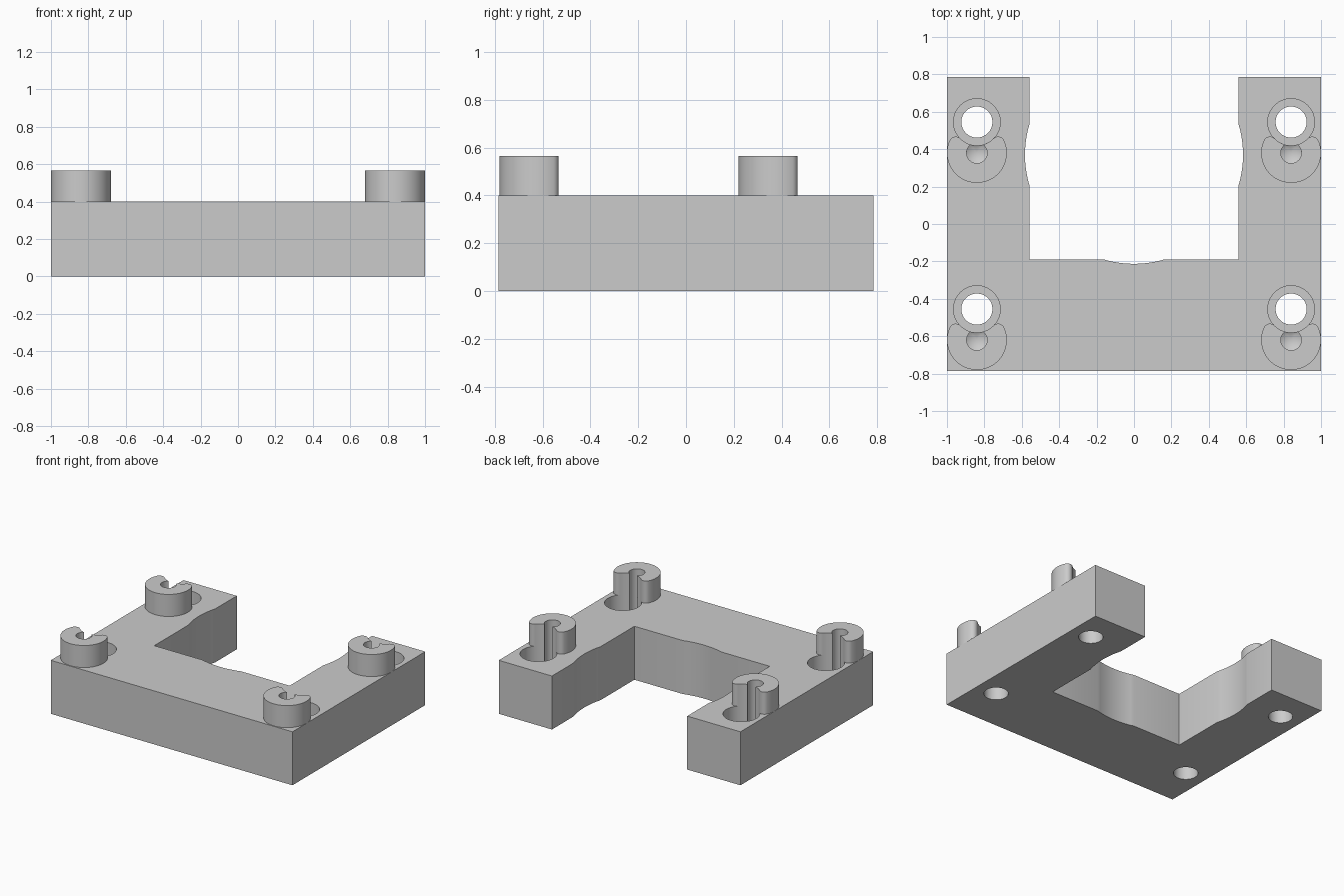
import bpy, bmesh
from math import sin, cos, atan2, sqrt, pi

if "Cube" in bpy.data.objects:
    bpy.data.objects.remove(bpy.data.objects["Cube"])

grey = bpy.data.materials.new("plain grey")
grey.use_nodes = True
grey.diffuse_color = (0.6, 0.6, 0.6, 1)
grey.node_tree.nodes["Principled BSDF"].inputs["Base Color"].default_value = (0.6, 0.6, 0.6, 1)

# Main sizes
HEIGHT, TOP = 0.4, 0.565
HALF_X, HALF_Y = 1.0, 0.785
INNER_X, INNER_Y = 0.56, -0.19
BOSS_R, BORE_R, HOLE_R, PILOT_R, FILLET = 0.16, 0.125, 0.083, 0.055, 0.035
OFFSET = 0.165              # boss centre to bore centre
BORE_FLOOR = 0.2
SITES = [(x, y) for x in (-0.84, 0.84) for y in (-0.62, 0.38)]


def arc(cx, cy, r, a, b, n):
    return [(cx + r * cos(a + (b - a) * i / n), cy + r * sin(a + (b - a) * i / n))
            for i in range(n + 1)]


def finish(bm, name):
    bmesh.ops.recalc_face_normals(bm, faces=bm.faces)
    mesh = bpy.data.meshes.new(name)
    bm.to_mesh(mesh)
    bm.free()
    obj = bpy.data.objects.new(name, mesh)
    bpy.context.collection.objects.link(obj)
    mesh.materials.append(grey)
    return obj


def prism(name, points, z0, z1):
    bm = bmesh.new()
    face = bm.faces.new([bm.verts.new((x, y, z0)) for x, y in points])
    top = bmesh.ops.extrude_face_region(bm, geom=[face])["geom"]
    bmesh.ops.translate(bm, vec=(0, 0, z1 - z0),
                        verts=[v for v in top if isinstance(v, bmesh.types.BMVert)])
    if not any(len(f.verts) > 4 and f.calc_center_median().z < z0 + 1e-5 for f in bm.faces):
        bm.faces.new([v for v in bm.verts if v.co.z < z0 + 1e-5])
    return finish(bm, name)


def lathe(name, profile, x, y):
    bm = bmesh.new()
    verts = [bm.verts.new((r, 0, z)) for r, z in profile]
    edges = [bm.edges.new(pair) for pair in zip(verts, verts[1:])]
    bmesh.ops.spin(bm, geom=verts + edges, cent=(0, 0, 0), axis=(0, 0, 1),
                   angle=2 * pi, steps=64, use_merge=True)
    bmesh.ops.remove_doubles(bm, verts=bm.verts, dist=1e-5)
    bmesh.ops.translate(bm, vec=(x, y, 0), verts=bm.verts)
    return finish(bm, name)


def activate(obj):
    bpy.ops.object.select_all(action='DESELECT')
    obj.select_set(True)
    bpy.context.view_layer.objects.active = obj


def cut(obj, cutter):
    cutter.hide_render = True
    mod = obj.modifiers.new("cut", 'BOOLEAN')
    mod.operation, mod.solver, mod.object = 'DIFFERENCE', 'EXACT', cutter
    activate(obj)
    bpy.ops.object.modifier_apply(modifier=mod.name)
    bpy.data.objects.remove(cutter)


# U-shaped block with a shallow scallop in each inner wall
chord, depth = 0.16, 0.023
radius = (chord ** 2 + depth ** 2) / (2 * depth)
half = atan2(chord, radius - depth)
shift = radius - depth
right_scallop = arc(INNER_X - shift, 0.37, radius, half, -half, 12)
back_scallop = arc(0, INNER_Y + shift, radius, -pi / 2 + half, -pi / 2 - half, 12)
left_scallop = [(-x, y) for x, y in reversed(right_scallop)]
outline = ([(-HALF_X, -HALF_Y), (HALF_X, -HALF_Y), (HALF_X, HALF_Y), (INNER_X, HALF_Y)]
           + right_scallop + [(INNER_X, INNER_Y)] + back_scallop
           + [(-INNER_X, INNER_Y)] + left_scallop
           + [(-INNER_X, HALF_Y), (-HALF_X, HALF_Y)])
block = prism("u_block", outline, 0, HEIGHT)

# Counterbored through holes and pointed pilot holes
for x, y in SITES:
    cut(block, lathe("bore_cutter", [(0, -0.1), (HOLE_R, -0.1), (HOLE_R, BORE_FLOOR),
                                     (BORE_R, BORE_FLOOR), (BORE_R, 0.5), (0, 0.5)],
                     x, y + OFFSET))
    cut(block, lathe("pilot_cutter", [(0, 0.187), (PILOT_R, 0.22), (PILOT_R, 0.5), (0, 0.5)],
                     x, y))


def meet(r1, r2):
    """Right-hand crossing of circles about the boss and bore centres."""
    y = (r1 ** 2 - r2 ** 2 + OFFSET ** 2) / (2 * OFFSET)
    return sqrt(r1 ** 2 - y ** 2), y


# C-shaped boss: rounded horns, a bore-shaped bite and a pilot hole
fx, fy = meet(BOSS_R - FILLET, BORE_R + FILLET)
nx, ny = meet(PILOT_R, BORE_R)
horn = atan2(fy, fx)
side = (arc(0, 0, BOSS_R, -pi / 2, horn, 24)
        + arc(fx, fy, FILLET, horn, atan2(OFFSET - fy, -fx), 10)[1:]
        + arc(0, OFFSET, BORE_R, atan2(fy - OFFSET, fx), atan2(ny - OFFSET, nx), 6)[1:]
        + arc(0, 0, PILOT_R, atan2(ny, nx), -pi / 2, 16)[1:])
c_shape = side + [(-x, y) for x, y in reversed(side[1:-1])]
bosses = []
for x, y in SITES:
    name = ("front" if y < 0 else "back") + ("_left" if x > 0 else "_right") + "_boss"
    bosses.append(prism(name, [(x + px, y + py) for px, py in c_shape], HEIGHT, TOP))

# Smooth curved walls, crisp edges
for obj in [block] + bosses:
    activate(obj)
    bpy.ops.object.shade_smooth_by_angle(angle=pi / 6)
